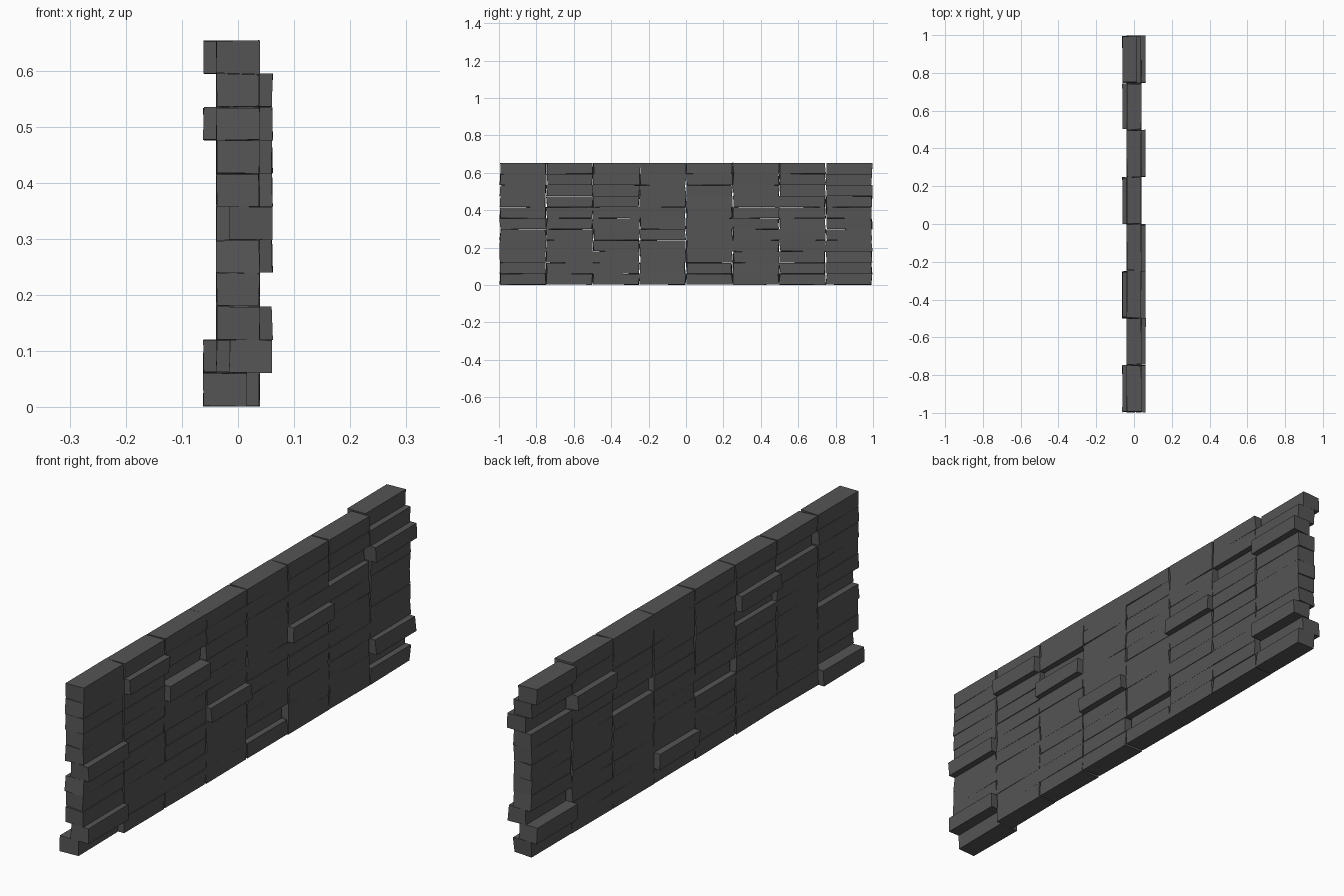
import bpy, bmesh, random
from mathutils import Vector

if "Cube" in bpy.data.objects:
    bpy.data.objects.remove(bpy.data.objects["Cube"])

random.seed(7)
ROWS, COLS = 11, 8
ROW_H, COL_L = 0.0592, 0.249
HALF_W, SHIFT = 0.0385, 0.023

# stones pushed out of the wall face, as (column, row)
PUSH_RIGHT = {(1, 9), (2, 7), (3, 4), (5, 6), (0, 5), (0, 1), (7, 8), (7, 2)}
PUSH_LEFT = {(7, 10), (6, 8), (2, 8), (7, 1), (4, 1), (0, 0)}

slate = bpy.data.materials.new("dark_slate")
slate.diffuse_color = (0.09, 0.09, 0.09, 1)
slate.use_nodes = True
slate.node_tree.nodes["Principled BSDF"].inputs["Base Color"].default_value = slate.diffuse_color


def add_stone(bm, centre, half):
    """Rough-hewn block: a box with each corner slightly displaced."""
    stone = bmesh.ops.create_cube(bm, size=2)
    for v in stone["verts"]:
        jitter = Vector((1 - random.uniform(0, 0.07),
                         1 - random.uniform(-0.02, 0.06),
                         1 - random.uniform(0, 0.09)))
        v.co = centre + Vector([c * h * j for c, h, j in zip(v.co, half, jitter)])
        v.co.y = max(-1, min(1, v.co.y))


# one object for each horizontal course of stones
for row in range(ROWS):
    bm = bmesh.new()
    for col in range(COLS):
        key = (col, row)
        x = SHIFT * ((key in PUSH_RIGHT) - (key in PUSH_LEFT))
        y = (col - (COLS - 1) / 2) * COL_L
        z = 0.002 + (row + 0.5) * ROW_H
        add_stone(bm, Vector((x, y, z)), (HALF_W + 0.001, COL_L / 2, ROW_H / 2 + 0.001))
    mesh = bpy.data.meshes.new(f"stone_course_{row + 1}")
    bm.to_mesh(mesh)
    bm.free()
    mesh.materials.append(slate)
    course = bpy.data.objects.new(mesh.name, mesh)
    bpy.context.collection.objects.link(course)
